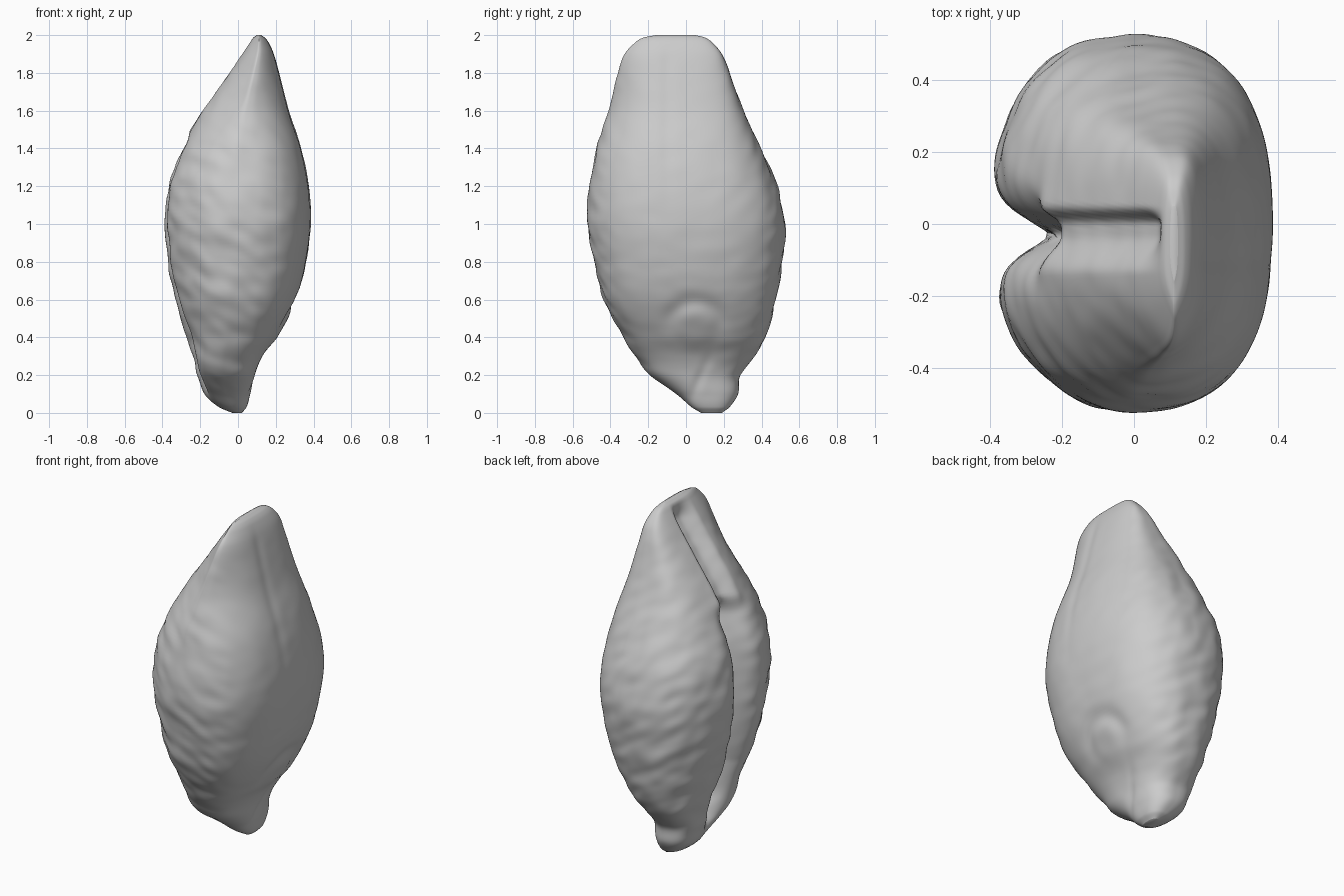
import bpy, bmesh
from math import sin, cos, pi, exp, hypot
from mathutils import Vector, noise

if "Cube" in bpy.data.objects:
    bpy.data.objects.remove(bpy.data.objects["Cube"])

# Outline of the grain: height, x range, y range
OUTLINE = [
    (0.0, -0.03, 0.02, 0.08, 0.19), (0.03, -0.1, 0.045, 0.03, 0.23),
    (0.1, -0.185, 0.065, -0.05, 0.275), (0.2, -0.235, 0.09, -0.19, 0.29),
    (0.3, -0.26, 0.13, -0.27, 0.36), (0.4, -0.285, 0.2, -0.33, 0.42),
    (0.6, -0.345, 0.305, -0.435, 0.475), (0.8, -0.385, 0.36, -0.485, 0.51),
    (1.0, -0.4, 0.385, -0.52, 0.52), (1.2, -0.385, 0.375, -0.51, 0.48),
    (1.4, -0.31, 0.335, -0.475, 0.395), (1.6, -0.19, 0.27, -0.41, 0.305),
    (1.8, -0.05, 0.218, -0.36, 0.23), (1.9, 0.02, 0.19, -0.325, 0.19),
    (1.96, 0.06, 0.163, -0.27, 0.14), (1.987, 0.08, 0.142, -0.225, 0.1),
    (2.0, 0.1, 0.122, -0.16, 0.05)]
RINGS, SIDES = 170, 176


def outline_at(z):
    """Smoothly interpolated outline row at height z."""
    i = max(k for k in range(len(OUTLINE) - 1) if OUTLINE[k][0] <= z)
    a, b = OUTLINE[i], OUTLINE[i + 1]
    p, n = OUTLINE[max(i - 1, 0)], OUTLINE[min(i + 2, len(OUTLINE) - 1)]
    h = b[0] - a[0]
    t = (z - a[0]) / h
    row = []
    for k in range(1, 5):
        ma = h * (b[k] - p[k]) / (b[0] - p[0])
        mb = h * (n[k] - a[k]) / (n[0] - a[0])
        row.append((2*t**3 - 3*t*t + 1) * a[k] + (t**3 - 2*t*t + t) * ma
                   + (3*t*t - 2*t**3) * b[k] + (t**3 - t*t) * mb)
    return row


def ramp(v, lo, hi):
    t = min(max((v - lo) / (hi - lo), 0), 1)
    return t * t * (3 - 2 * t)


def bump(d, width, power=2):
    return exp(-abs(d / width) ** power)


def skin(z, angle):
    """Point on the grain's surface."""
    x0, x1, y0, y1 = outline_at(z)
    hx, hy = (x1 - x0) / 2, (y1 - y0) / 2
    c, s = cos(angle), sin(angle)
    # fuller on the back, and fuller on the far side toward the tip
    p = 2.25 + 0.25 * ramp(c, -0.2, 0.2)
    p += s * (0.15 * ramp(-c, -0.2, 0.2) + 0.75 * ramp(z, 1.2, 1.75))
    r = (abs(c) ** p + abs(s) ** p) ** (-1 / p)
    x, y = (x0 + x1) / 2 + hx * r * c, (y0 + y1) / 2 + hy * r * s
    ends = ramp(z, 0, 0.25) * ramp(2 - z, 0, 0.2)

    if c < 0:
        # crease down the belly: sharp below, a channel with one steep wall above
        mid = -0.03 + 0.2 * max(0, 0.5 - z)
        upper = ramp(z, 1.38, 1.5)
        sharp = 0.17 * ramp(z, 0.03, 0.35) * bump(y - mid, 0.07, 1.35)
        channel = 0.055 * ramp(y, -0.14, -0.03) * ramp(-y, -0.05, 0) * ramp(2 - z, 0, 0.12)
        x += ramp(-c, 0, 0.5) * (sharp * (1 - upper) + channel * upper)
    else:
        # germ: low boss under a soft arched hollow, and a fold below it
        back = ramp(c, 0, 0.5)
        d = hypot(y - 0.05, z - 0.45)
        x += back * 0.008 * bump(d, 0.1, 4)
        x -= back * 0.012 * bump(d - 0.14, 0.045) * ramp(z, 0.4, 0.55)
        x -= back * 0.008 * bump(y - 0.08 - 0.4 * (z - 0.2), 0.03) * bump(z - 0.18, 0.12)
        # faint lengthwise furrow on the back
        x -= ends * back * 0.005 * bump(y + 0.1, 0.035) * ramp(z, 0.9, 1.4)

    # finely wrinkled flanks, smoother on the back and toward the tip
    flank = (0.25 + 0.75 * ramp(0.85 - c, 0, 0.6)) * (1 - 0.5 * ramp(z, 1.2, 1.7))
    w = noise.noise(Vector((x * 9, y * 9, z * 13 + x * 6)))
    w += 0.6 * noise.noise(Vector((x * 5 + 9, y * 5, z * 6)))
    w *= 0.009 * flank * ends
    return Vector((x + w * c, y + w * s, z))


# Grain body: stacked rings, closer together at both ends
bm = bmesh.new()
rings = []
for i in range(RINGS):
    z = 1 - cos(pi * i / (RINGS - 1))
    rings.append([bm.verts.new(skin(z, 2 * pi * j / SIDES)) for j in range(SIDES)])
for low, high in zip(rings, rings[1:]):
    for j in range(SIDES):
        k = (j + 1) % SIDES
        bm.faces.new((low[j], low[k], high[k], high[j]))
bm.faces.new(rings[-1])
bm.faces.new(rings[0][::-1])
bmesh.ops.recalc_face_normals(bm, faces=bm.faces)
mesh = bpy.data.meshes.new("grain_body")
bm.to_mesh(mesh)
bm.free()

grain = bpy.data.objects.new("grain_body", mesh)
bpy.context.collection.objects.link(grain)
bpy.context.view_layer.objects.active = grain
grain.select_set(True)
bpy.ops.object.shade_smooth_by_angle(angle=1.2)

# Plain grey husk
husk = bpy.data.materials.new("husk_grey")
husk.use_nodes = True
husk.diffuse_color = (0.6, 0.6, 0.6, 1)
husk.node_tree.nodes["Principled BSDF"].inputs["Base Color"].default_value = (0.6, 0.6, 0.6, 1)
mesh.materials.append(husk)
